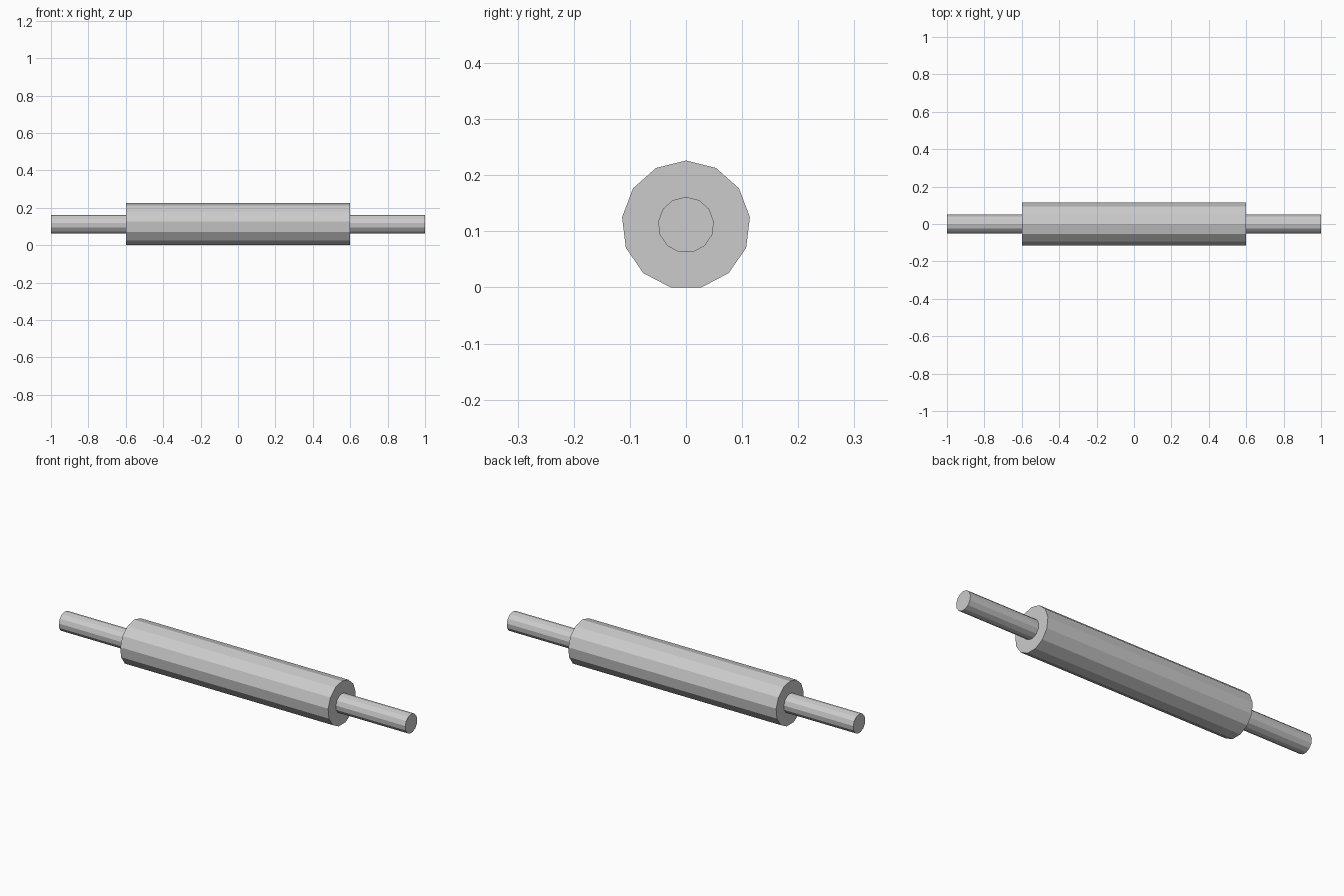
import bpy, bmesh
from math import sin, cos, pi

if "Cube" in bpy.data.objects:
    bpy.data.objects.remove(bpy.data.objects["Cube"])

SIDES = 13
R_BODY, R_HANDLE = 0.1147, 0.05
AXIS_Z = R_BODY * cos(pi / SIDES)   # bottom flat rests on z = 0


def prism_x(name, x0, x1, radius):
    """Flat-sided bar along x with one corner pointing straight up."""
    bm = bmesh.new()
    ring = [bm.verts.new((x0, radius * sin(2 * pi * i / SIDES),
                          AXIS_Z + radius * cos(2 * pi * i / SIDES)))
            for i in range(SIDES)]
    cap = bm.faces.new(ring)
    ext = bmesh.ops.extrude_face_region(bm, geom=[cap], use_keep_orig=True)
    verts = [g for g in ext["geom"] if isinstance(g, bmesh.types.BMVert)]
    bmesh.ops.translate(bm, verts=verts, vec=(x1 - x0, 0, 0))
    bmesh.ops.recalc_face_normals(bm, faces=bm.faces[:])
    mesh = bpy.data.meshes.new(name)
    bm.to_mesh(mesh)
    bm.free()
    obj = bpy.data.objects.new(name, mesh)
    bpy.context.collection.objects.link(obj)
    return obj


# Thick roller body
prism_x("roller_body", -0.6, 0.6, R_BODY)

# Thin handles at both ends
prism_x("handle_left", -1.0, -0.6, R_HANDLE)
prism_x("handle_right", 0.6, 1.0, R_HANDLE)
